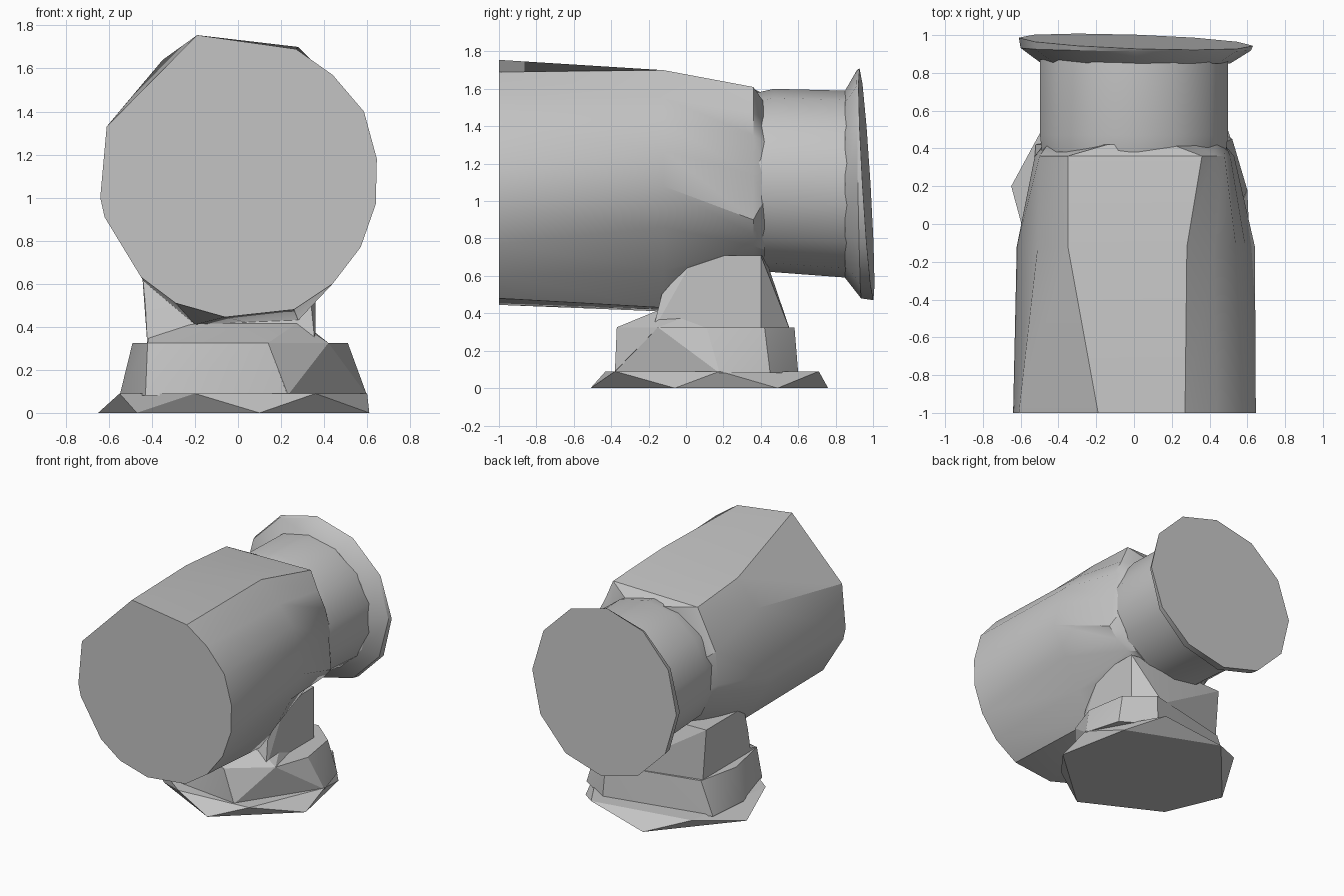
import bpy
import bmesh
import math

cube = bpy.data.objects.get("Cube")
if cube:
    bpy.data.objects.remove(cube, do_unlink=True)

grey = bpy.data.materials.new("plain_grey")
grey.use_nodes = True
colour = (0.55, 0.55, 0.55, 1)
grey.diffuse_color = colour
grey.node_tree.nodes["Principled BSDF"].inputs["Base Color"].default_value = colour


def finish(name, bm, angle):
    """Turn a bmesh into a named, shaded object."""
    bmesh.ops.recalc_face_normals(bm, faces=bm.faces)
    mesh = bpy.data.meshes.new(name)
    bm.to_mesh(mesh)
    bm.free()
    mesh.materials.append(grey)
    obj = bpy.data.objects.new(name, mesh)
    bpy.context.collection.objects.link(obj)
    bpy.ops.object.select_all(action="DESELECT")
    obj.select_set(True)
    bpy.context.view_layer.objects.active = obj
    bpy.ops.object.shade_smooth_by_angle(angle=math.radians(angle))
    return obj


def loft(name, rings, angle=30):
    """Skin a list of equal-length rings and cap both ends."""
    bm = bmesh.new()
    loops = [[bm.verts.new(p) for p in ring] for ring in rings]
    count = len(loops[0])
    for a, b in zip(loops, loops[1:]):
        for i in range(count):
            j = (i + 1) % count
            bm.faces.new((a[i], a[j], b[j], b[i]))
    bm.faces.new(loops[0])
    bm.faces.new(loops[-1])
    return finish(name, bm, angle)


def hull(name, layers, angle=20):
    """Wrap flat outlines at given heights in a faceted solid."""
    bm = bmesh.new()
    for z, outline in layers:
        for x, y in outline:
            bm.verts.new((x, y, z))
    bmesh.ops.convex_hull(bm, input=bm.verts)
    return finish(name, bm, angle)


# Cross-section of the barrel, starting with the flat panel on top
profile = [(-.19, 1.755), (.27, 1.69), (.44, 1.57), (.585, 1.4), (.645, 1.18),
           (.64, .97), (.57, .77), (.44, .6), (.26, .48), (-.06, .445),
           (-.29, .51), (-.45, .63), (-.62, .91), (-.64, 1), (-.61, 1.33)]


def section(y, sx, sz, mid, changes):
    """Scaled copy of the profile, with some corners moved."""
    ring = [(x * sx, y, mid + (z - 1.1) * sz) for x, z in profile]
    for i, (x, z) in changes.items():
        ring[i] = (x, y, z)
    return ring


# Barrel body: creased along one side, then narrowing to a shoulder
loft("barrel", [
    section(-1, 1, 1, 1.1, {}),
    section(-.12, .97, 1, 1.08, {
        0: (-.35, 1.64), 1: (.28, 1.7), 3: (.54, 1.42), 4: (.59, 1.27),
        5: (.64, 1.08), 6: (.53, .86), 7: (.41, .63), 8: (.28, .43),
        9: (.04, .42), 10: (-.2, .41), 14: (-.51, 1.45)}),
    section(.36, .82, .74, 1.13, {
        0: (-.35, 1.6), 1: (.36, 1.61), 2: (.42, 1.47), 4: (.51, 1.14),
        5: (.53, .9), 6: (.46, .82)}),
    section(.42, .75, .72, 1.1, {}),
])


def oval(y, rx, rz, mid, count=14):
    """Upright ellipse across the barrel axis."""
    turns = [math.tau * (i + .5) / count for i in range(count)]
    return [(rx * math.cos(a), y, mid + rz * math.sin(a)) for a in turns]


# Neck behind the shoulder
loft("neck", [oval(.38, .5, .48, 1.1), oval(.47, .51, .49, 1.11),
              oval(.87, .51, .5, 1.09)])


# Flared end disc with a slightly tilted back
def disc_ring(r, y, tilt):
    ring = []
    for i in range(12):
        a = math.tau * i / 12
        x, z = r * math.cos(a), r * math.sin(a)
        ring.append((x + .01, y - tilt * (.035 * x + .06 * z), 1.09 + z))
    return ring


loft("end_disc", [disc_ring(.5, .85, 0), disc_ring(.61, .925, .3),
                  disc_ring(.62, .965, 1)])

# Faceted foot, its upper outline turned against the lower one
hull("foot", [
    (0, [(.61, -.06), (.1, -.51), (-.47, -.22), (-.65, .2), (-.17, .76), (.5, .49)]),
    (.09, [(-.55, -.17), (-.2, -.43), (.36, -.38), (.6, .18), (.3, .71), (-.45, .57)]),
])

# Tapering plinth on the foot
hull("plinth", [
    (.08, [(-.55, .1), (-.43, -.3), (.23, -.38), (.6, .18), (.52, .45),
           (.28, .6), (-.52, .42)]),
    (.325, [(-.49, .1), (-.42, -.25), (.14, -.37), (.42, -.15), (.51, .11),
            (.46, .42), (.27, .58), (-.42, .42)]),
])

# Sloping collar at the front of the post, with a spur running to the foot
hull("collar", [
    (.09, [(.23, -.38)]),
    (.325, [(-.42, -.25), (.14, -.37), (.42, -.15), (-.42, .1), (.36, .1)]),
    (.42, [(-.2, -.14), (.28, -.14), (.3, .1), (-.4, .1)]),
])

# Post carrying the barrel
hull("post", [
    (.3, [(-.42, -.18), (.36, -.18), (.36, .4), (.2, .56), (-.42, .4)]),
    (.5, [(-.43, -.13), (.34, -.13)]),
    (.71, [(-.45, -.05), (.36, .05), (.36, .4), (.1, .42), (-.45, .4)]),
])
